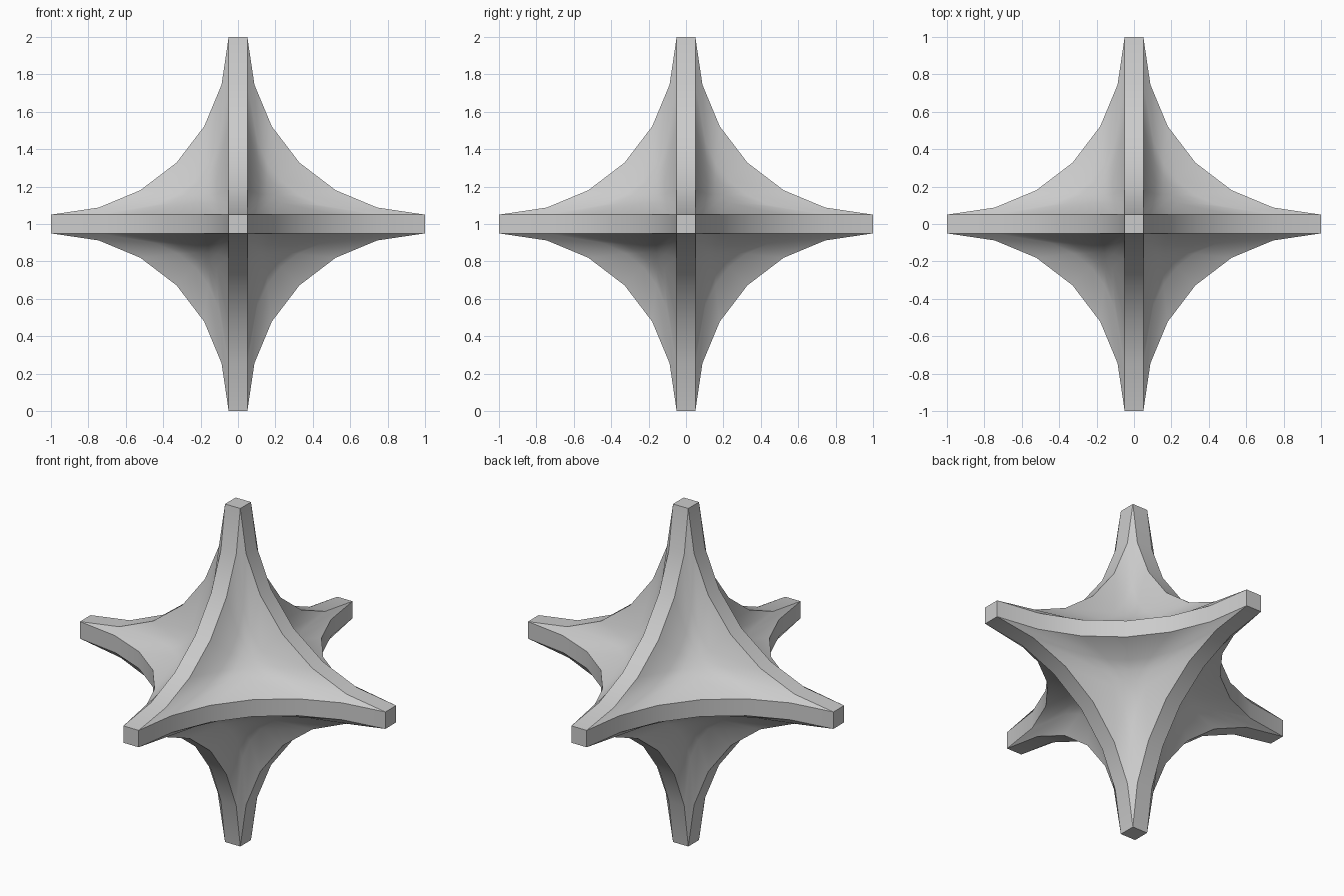
import bpy, bmesh
from math import radians
from mathutils import Matrix

if "Cube" in bpy.data.objects:
    bpy.data.objects.remove(bpy.data.objects["Cube"])

# Six-pointed star: a cube whose edges are rounded inwards almost to the face centres
bm = bmesh.new()
bmesh.ops.create_cube(bm, size=2.0, matrix=Matrix.Translation((0, 0, 1)))
bmesh.ops.bevel(
    bm, geom=bm.edges[:], offset=0.95, offset_type='OFFSET',
    segments=6, profile=0.0858, affect='EDGES',
    profile_type='SUPERELLIPSE', clamp_overlap=False,
)
bmesh.ops.recalc_face_normals(bm, faces=bm.faces[:])

mesh = bpy.data.meshes.new("six_point_star")
bm.to_mesh(mesh)
bm.free()
star = bpy.data.objects.new("six_point_star", mesh)
bpy.context.collection.objects.link(star)

# Smooth hollows with crisp ridge borders
bpy.context.view_layer.objects.active = star
star.select_set(True)
bpy.ops.object.shade_smooth_by_angle(angle=radians(30))
